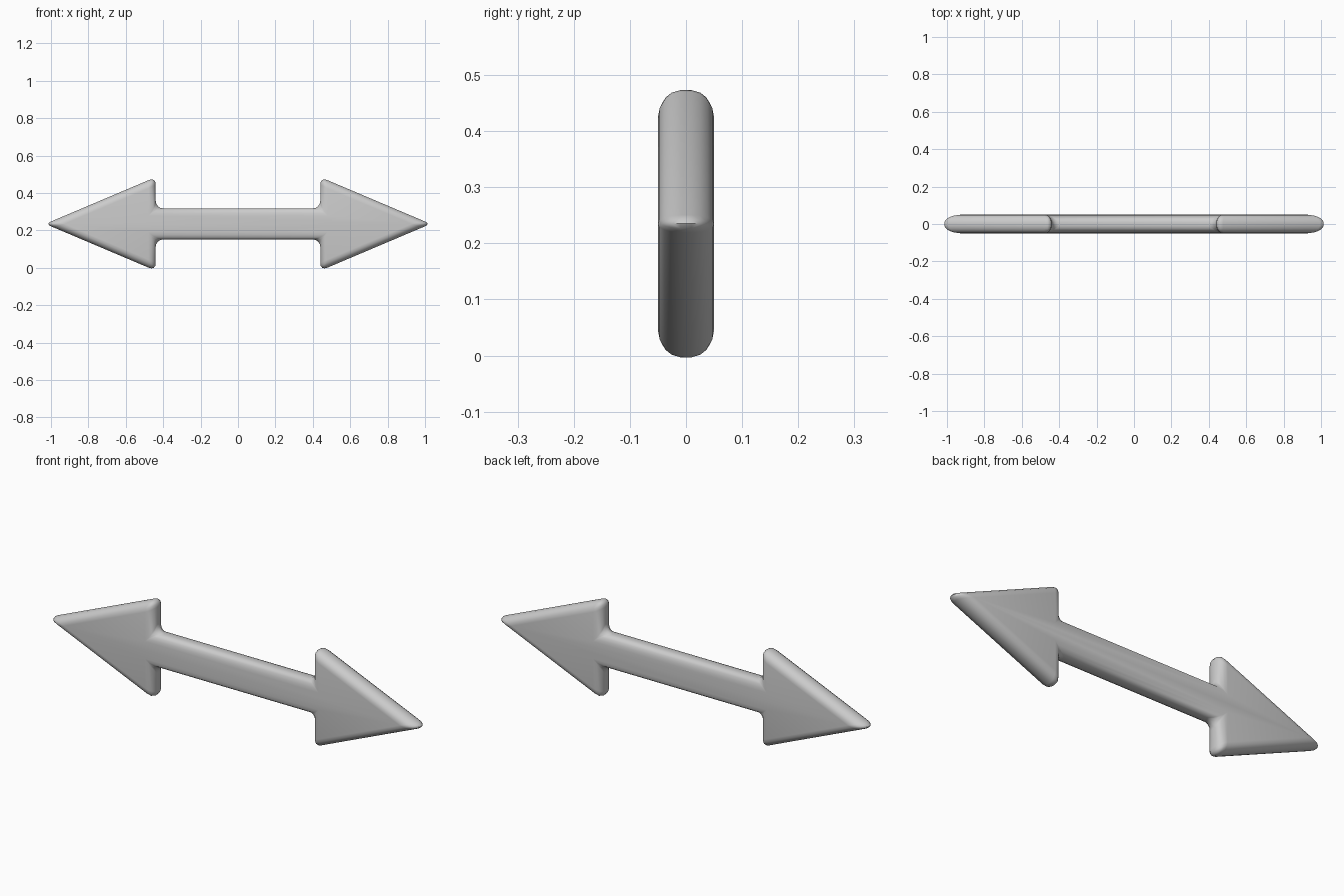
import bpy, bmesh

if "Cube" in bpy.data.objects:
    bpy.data.objects.remove(bpy.data.objects["Cube"])

MID_Z, HALF_DEPTH = 0.235, 0.05
BACK_X, TIP_X = 0.44, 1.03      # sharp corners before rounding
BARB, SHAFT = 0.25, 0.083       # half heights of head and shaft

# Double-headed arrow outline: one quarter, mirrored around
upper_right = [(TIP_X, 0), (BACK_X, BARB), (BACK_X, SHAFT)]
upper = upper_right + [(-x, z) for x, z in reversed(upper_right)]
outline = upper + [(x, -z) for x, z in reversed(upper[1:-1])]

# Extrude the outline through the depth
bm = bmesh.new()
face = bm.faces.new([bm.verts.new((x, -HALF_DEPTH, MID_Z + z)) for x, z in outline])
ext = bmesh.ops.extrude_face_region(bm, geom=[face])
for v in ext["geom"]:
    if isinstance(v, bmesh.types.BMVert):
        v.co.y = HALF_DEPTH
bmesh.ops.recalc_face_normals(bm, faces=bm.faces[:])
mesh = bpy.data.meshes.new("double_arrow")
bm.to_mesh(mesh)
bm.free()
arrow = bpy.data.objects.new("double_arrow", mesh)
bpy.context.collection.objects.link(arrow)

# Soft rounded edges and corners
bevel = arrow.modifiers.new("rounding", 'BEVEL')
bevel.width = 0.04
bevel.segments = 4
bevel.limit_method = 'ANGLE'
bevel.use_clamp_overlap = False

bpy.context.view_layer.objects.active = arrow
arrow.select_set(True)
bpy.ops.object.modifier_apply(modifier="rounding")
bpy.ops.object.shade_smooth_by_angle(angle=0.7)
